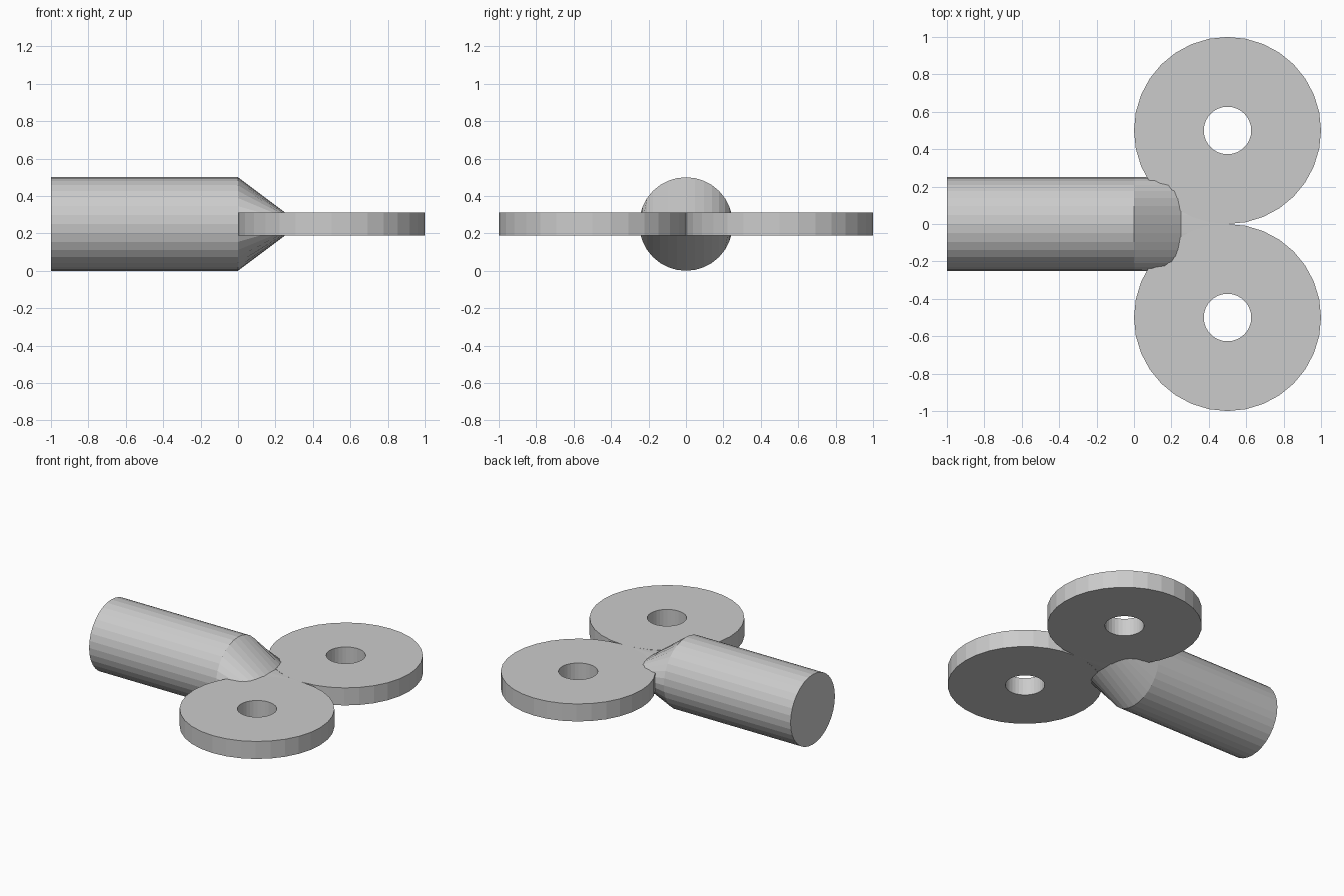
import bpy, bmesh
from math import cos, sin, pi

if "Cube" in bpy.data.objects:
    bpy.data.objects.remove(bpy.data.objects["Cube"])

SIDES = 32
MID_Z = 0.25


def bridge(bm, a, b):
    n = len(a)
    for i in range(n):
        j = (i + 1) % n
        bm.faces.new((a[i], a[j], b[j], b[i]))


def finish(name, bm):
    bmesh.ops.recalc_face_normals(bm, faces=bm.faces[:])
    mesh = bpy.data.meshes.new(name)
    bm.to_mesh(mesh)
    bm.free()
    obj = bpy.data.objects.new(name, mesh)
    bpy.context.collection.objects.link(obj)
    return obj


def build_shaft():
    # round shaft flattening to a thin tongue between the discs: (x, half height)
    sections = [(-1, 0.25), (0, 0.25), (0.25, 0.0625), (0.5, 0.0625)]
    bm = bmesh.new()
    rings = []
    for x, h in sections:
        rings.append([bm.verts.new((x, 0.25 * cos(2 * pi * i / SIDES),
                                    MID_Z + h * sin(2 * pi * i / SIDES)))
                      for i in range(SIDES)])
    for a, b in zip(rings, rings[1:]):
        bridge(bm, a, b)
    bm.faces.new(rings[0])
    bm.faces.new(rings[-1])
    return finish("shaft", bm)


def build_disc(name, y):
    # flat ring with a round through hole
    bm = bmesh.new()
    profile = [(0.5, -0.0625), (0.5, 0.0625), (0.127, 0.0625), (0.127, -0.0625)]
    rings = [[bm.verts.new((0.5 + r * cos(2 * pi * i / SIDES),
                            y + r * sin(2 * pi * i / SIDES), MID_Z + z))
              for i in range(SIDES)] for r, z in profile]
    for k in range(4):
        bridge(bm, rings[k], rings[(k + 1) % 4])
    return finish(name, bm)


build_shaft()
for name, y in (("front_disc", -0.5), ("back_disc", 0.5)):
    build_disc(name, y)
